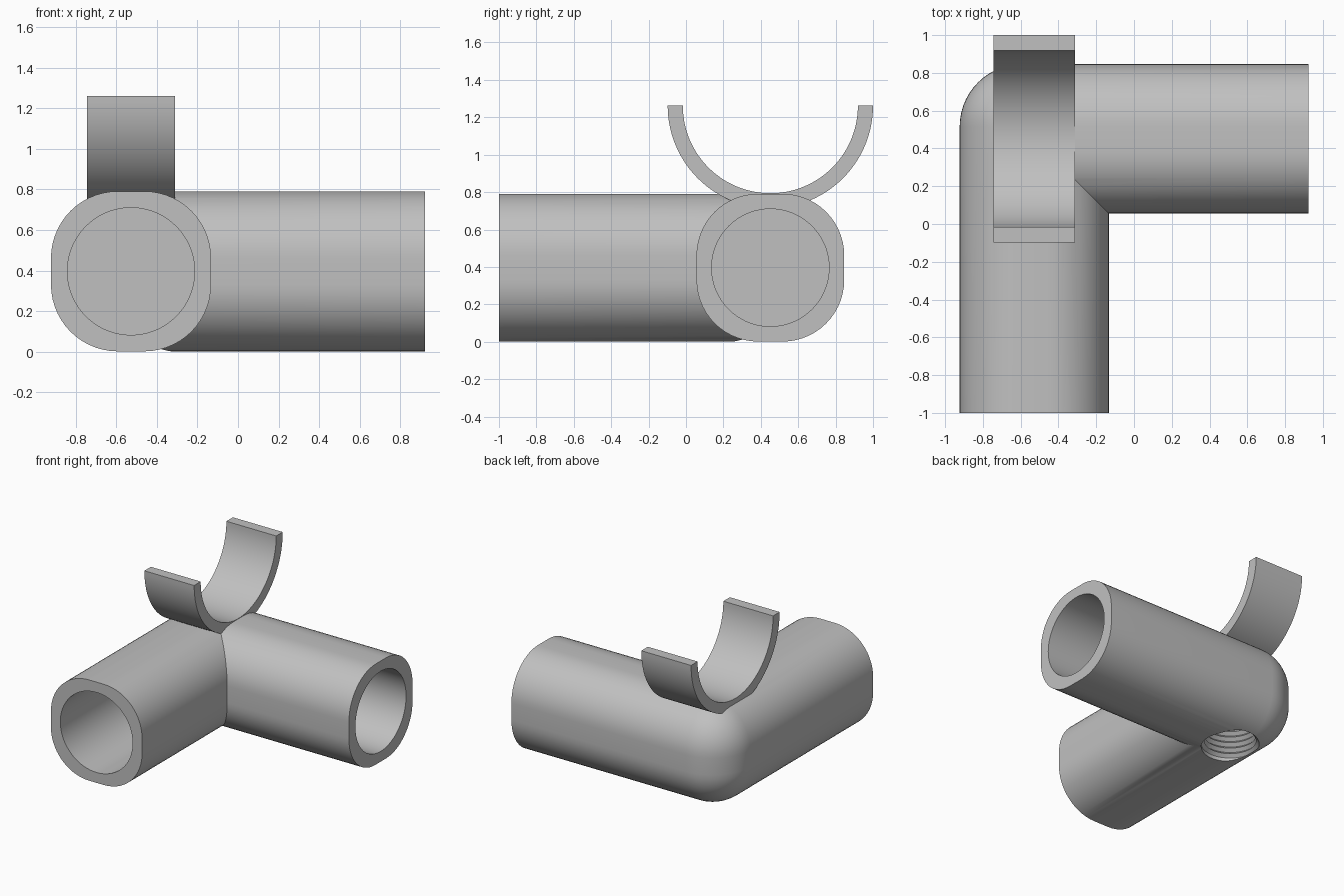
import bpy, bmesh, math
from mathutils import Matrix, Vector

if "Cube" in bpy.data.objects:
    bpy.data.objects.remove(bpy.data.objects["Cube"], do_unlink=True)

CORNER = Vector((-0.528, 0.451, 0.396))   # centre of the elbow
HALF = 0.395                              # half width of an arm
REACH = 1.451                             # corner centre to open end
FILLET = 0.33
BORE = 0.314
BORE_END = 0.395                          # bore floor, from the corner centre

grey = bpy.data.materials.new("plain_grey")
grey.use_nodes = True
grey.diffuse_color = (0.53, 0.53, 0.53, 1)
grey.node_tree.nodes["Principled BSDF"].inputs["Base Color"].default_value = grey.diffuse_color


def finish(name, bm):
    """Turn a bmesh, built around the corner centre, into an object."""
    bmesh.ops.recalc_face_normals(bm, faces=bm.faces[:])
    mesh = bpy.data.meshes.new(name)
    bm.to_mesh(mesh)
    bm.free()
    mesh.materials.append(grey)
    obj = bpy.data.objects.new(name, mesh)
    obj.location = CORNER
    bpy.context.collection.objects.link(obj)
    return obj


def combine(target, other, operation):
    """Apply a boolean and drop the helper."""
    mod = target.modifiers.new(operation.lower(), 'BOOLEAN')
    mod.operation = operation
    mod.solver = 'EXACT'
    mod.object = other
    bpy.context.view_layer.update()
    bpy.context.view_layer.objects.active = target
    bpy.ops.object.modifier_apply(modifier=mod.name)
    bpy.data.objects.remove(other, do_unlink=True)


def make_elbow():
    """Rounded arm, cut on the mitre and mirrored across it."""
    bm = bmesh.new()
    bmesh.ops.create_cube(bm, size=2)
    for v in bm.verts:
        v.co = (v.co.x * HALF, HALF if v.co.y > 0 else -REACH, v.co.z * HALF)
    rounded = [e for e in bm.edges if max(v.co.y for v in e.verts) > 0]
    bmesh.ops.bevel(bm, geom=rounded, offset=FILLET, segments=14,
                    profile=0.5, affect='EDGES', clamp_overlap=False)
    bmesh.ops.bisect_plane(bm, geom=bm.verts[:] + bm.edges[:] + bm.faces[:], dist=1e-5,
                           plane_co=(0, 0, 0), plane_no=(1, 1, 0), clear_outer=True)
    copy = bmesh.ops.duplicate(bm, geom=bm.verts[:] + bm.edges[:] + bm.faces[:])["geom"]
    for v in copy:
        if isinstance(v, bmesh.types.BMVert):
            v.co = (-v.co.y, -v.co.x, v.co.z)
    bmesh.ops.remove_doubles(bm, verts=bm.verts[:], dist=1e-4)
    return finish("elbow_connector", bm)


def make_bore(along_x):
    bm = bmesh.new()
    length = REACH - BORE_END + 0.1
    turn = Matrix.Rotation(math.pi / 2, 4, 'X')
    shift = Matrix.Translation((0, -BORE_END - length / 2, 0))
    spin = Matrix.Rotation(math.pi / 2 if along_x else 0, 4, 'Z')
    bmesh.ops.create_cone(bm, cap_ends=True, segments=72, radius1=BORE, radius2=BORE,
                          depth=length, matrix=spin @ shift @ turn)
    return finish("bore_cutter", bm)


def make_thread():
    """Ridged socket cutter, turned around the vertical axis."""
    bm = bmesh.new()
    pitch, outer, inner = 0.046, 0.21, 0.186
    low = -CORNER.z
    points = [(0, low - 0.1), (outer, low - 0.1), (outer, low + 0.03)]
    for i in range(8):
        z = low + 0.03 + i * pitch
        points += [(inner, z + pitch / 2), (outer, z + pitch)]
    points.append((0, points[-1][1]))
    verts = [bm.verts.new((r, 0, z)) for r, z in points]
    edges = [bm.edges.new(pair) for pair in zip(verts, verts[1:])]
    bmesh.ops.spin(bm, geom=verts + edges, cent=(0, 0, 0), axis=(0, 0, 1),
                   angle=math.tau, steps=56)
    bmesh.ops.remove_doubles(bm, verts=bm.verts[:], dist=1e-4)
    return finish("thread_cutter", bm)


def make_cradle():
    """Half ring standing on the corner, open at the top."""
    bm = bmesh.new()
    outer, inner, half_width, top, steps = 0.549, 0.468, 0.216, 0.866, 56
    angles = [math.pi + math.pi * i / steps for i in range(steps + 1)]
    ring = [(outer, a) for a in angles] + [(inner, a) for a in reversed(angles)]
    face = bm.faces.new([bm.verts.new((-half_width, r * math.cos(a), top + r * math.sin(a)))
                         for r, a in ring])
    side = bmesh.ops.extrude_face_region(bm, geom=[face])["geom"]
    bmesh.ops.translate(bm, vec=(2 * half_width, 0, 0),
                        verts=[g for g in side if isinstance(g, bmesh.types.BMVert)])
    return finish("cradle", bm)


# Elbow with two bores, a threaded socket below and the cradle on top
elbow = make_elbow()
combine(elbow, make_cradle(), 'UNION')
for along_x in (False, True):
    combine(elbow, make_bore(along_x), 'DIFFERENCE')
combine(elbow, make_thread(), 'DIFFERENCE')

bpy.ops.object.select_all(action='DESELECT')
elbow.select_set(True)
bpy.context.view_layer.objects.active = elbow
bpy.ops.object.shade_smooth_by_angle(angle=math.radians(28))
